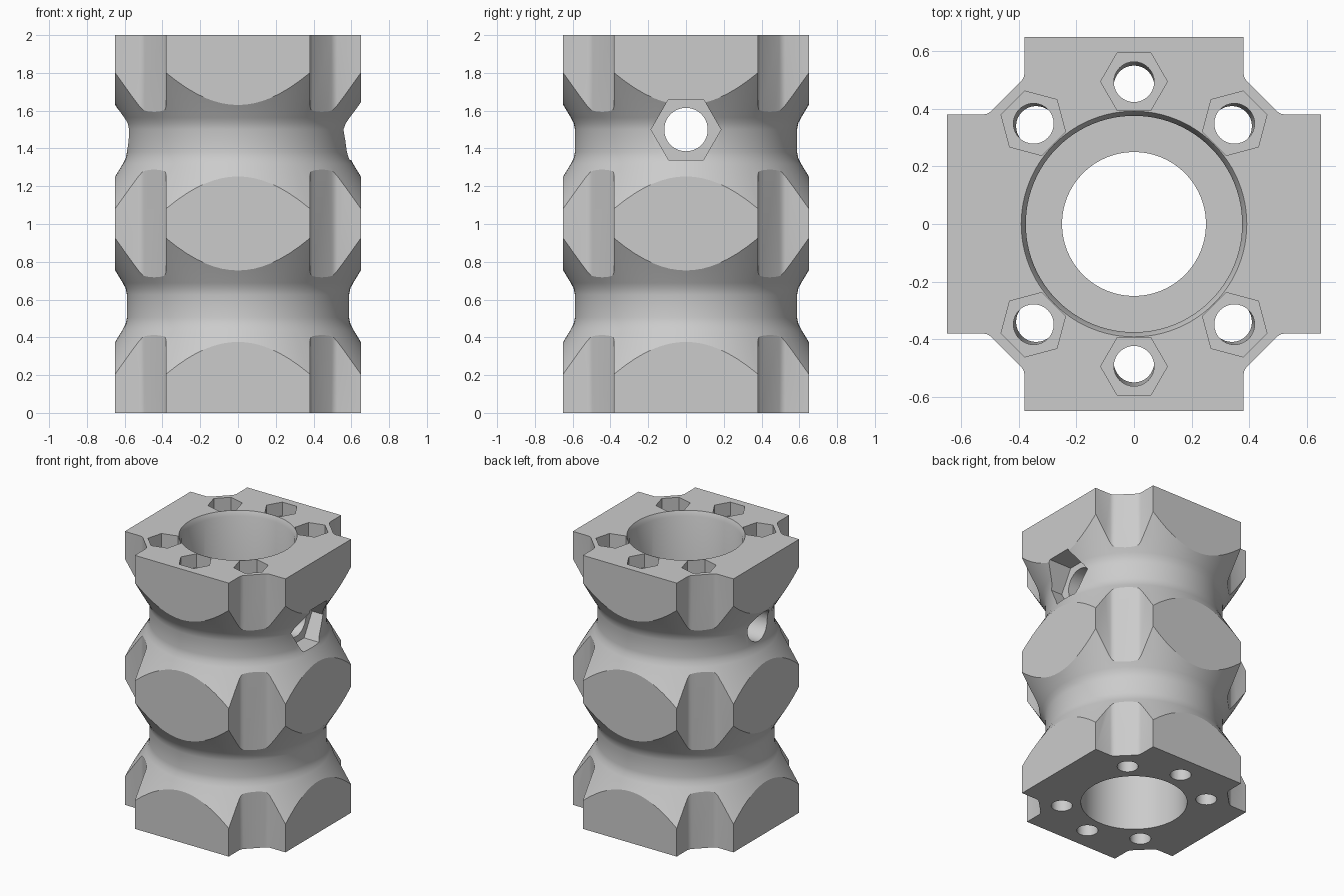
import bpy, bmesh, math
from math import cos, sin, pi, radians
from mathutils import Matrix, Vector

if "Cube" in bpy.data.objects:
    bpy.data.objects.remove(bpy.data.objects["Cube"])

grey = bpy.data.materials.new("plain_grey")
grey.use_nodes = True
grey.diffuse_color = (0.6, 0.6, 0.6, 1)
grey.node_tree.nodes["Principled BSDF"].inputs["Base Color"].default_value = (0.6, 0.6, 0.6, 1)


def make_object(name, bm):
    bmesh.ops.recalc_face_normals(bm, faces=bm.faces)
    mesh = bpy.data.meshes.new(name)
    bm.to_mesh(mesh)
    bm.free()
    mesh.materials.append(grey)
    obj = bpy.data.objects.new(name, mesh)
    bpy.context.collection.objects.link(obj)
    return obj


def loft(name, rings):
    """Closed solid through matching rings of points, capped at both ends."""
    bm = bmesh.new()
    loops = [[bm.verts.new(p) for p in ring] for ring in rings]
    n = len(loops[0])
    for low, high in zip(loops, loops[1:]):
        for i in range(n):
            j = (i + 1) % n
            bm.faces.new((low[i], low[j], high[j], high[i]))
    bm.faces.new(loops[0][::-1])
    bm.faces.new(loops[-1])
    return make_object(name, bm)


def circle(r, z, sides, x=0, y=0, turn=0.0):
    return [Vector((x + r * cos(turn + 2 * pi * i / sides),
                    y + r * sin(turn + 2 * pi * i / sides), z)) for i in range(sides)]


def revolve(name, profile, sides=96):
    return loft(name, [circle(r, z, sides) for r, z in profile])


# Cross-shaped column with softened inner corners
corner = [(0.65, 0.38), (0.525, 0.38), (0.508, 0.384), (0.494, 0.394)]
quarter = corner + [(y, x) for x, y in reversed(corner)]
outline = [Matrix.Rotation(k * pi / 2, 3, "Z") @ Vector((x, y, 0))
           for k in range(4) for x, y in quarter]
body = loft("column_body", [[p + Vector((0, 0, z)) for p in outline] for z in (0, 2)])


def cut(tool, operation="DIFFERENCE"):
    mod = body.modifiers.new(tool.name, "BOOLEAN")
    mod.operation = operation
    mod.solver = "EXACT"
    mod.object = tool
    bpy.context.view_layer.objects.active = body
    bpy.ops.object.modifier_apply(modifier=mod.name)
    bpy.data.objects.remove(tool)


# Two turned waists
waist = [(0.8, -0.437), (0.61, -0.123), (0.595, -0.094), (0.588, -0.06),
         (0.588, 0.06), (0.595, 0.094), (0.61, 0.123), (0.8, 0.437)]
turned = [(0.8, -0.1)] + [(r, c + z) for c in (0.565, 1.441) for r, z in waist] + [(0.8, 2.1)]
cut(revolve("waist_tool", turned), "INTERSECT")

# Stepped central bore
cut(revolve("bore_tool", [(0.352, -0.1), (0.352, 0.9), (0.25, 0.9), (0.25, 1.1),
                          (0.376, 1.1), (0.376, 1.965), (0.392, 2), (0.392, 2.1)]))

# Six slightly leaning bolt holes with hexagonal nut pockets on top
for angle in (45, 90, 135, 225, 270, 315):
    a = radians(angle)
    d = Vector((cos(a), sin(a)))
    low, high = d * 0.48, d * 0.495
    cut(loft("bolt_hole_tool", [circle(0.07, -0.1, 32, *low), circle(0.07, 2.1, 32, *high)]))
    cut(loft("nut_pocket_tool", [circle(0.116, z, 6, *high, a + pi / 2) for z in (1.9, 2.1)]))

# Cross hole through both sides, hexagonal pocket on the left side
side = Matrix.Translation((0, 0, 1.5)) @ Matrix.Rotation(pi / 2, 4, "Y")
for name, r, sides, start, end in (("cross_hole_tool", 0.115, 48, -0.8, 0.8),
                                   ("side_pocket_tool", 0.185, 6, 0.47, 0.8)):
    rings = [[side @ p for p in circle(r, x, sides, turn=pi / 2)] for x in (start, end)]
    cut(loft(name, rings))

bpy.ops.object.select_all(action="DESELECT")
body.select_set(True)
bpy.context.view_layer.objects.active = body
bpy.ops.object.shade_smooth_by_angle(angle=radians(30))
